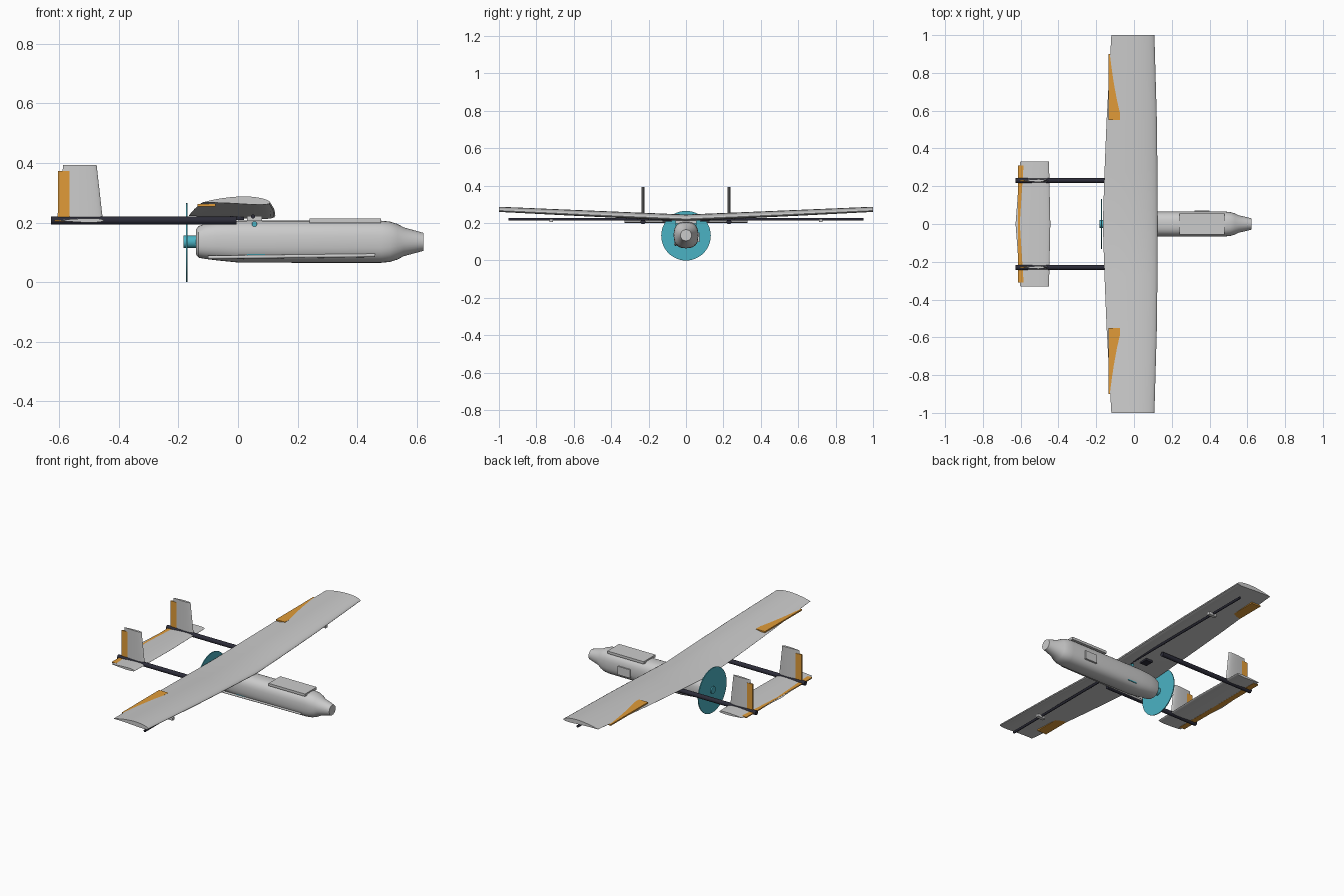
import bpy, bmesh, math
from mathutils import Matrix, Vector

if "Cube" in bpy.data.objects:
    bpy.data.objects.remove(bpy.data.objects["Cube"])


def mat(name, col):
    m = bpy.data.materials.new(name)
    m.diffuse_color = (*col, 1)
    m.use_nodes = True
    m.node_tree.nodes["Principled BSDF"].inputs["Base Color"].default_value = m.diffuse_color
    return m


DARK = mat("carbon_dark", (0.025, 0.025, 0.04))
TEAL = mat("teal", (0.07, 0.45, 0.55))
ORANGE = mat("orange", (0.75, 0.33, 0.04))


def finish(name, bm, material=None, smooth=True):
    bmesh.ops.recalc_face_normals(bm, faces=bm.faces)
    me = bpy.data.meshes.new(name)
    bm.to_mesh(me)
    bm.free()
    ob = bpy.data.objects.new(name, me)
    bpy.context.collection.objects.link(ob)
    if material:
        me.materials.append(material)
    if smooth:
        bpy.context.view_layer.objects.active = ob
        ob.select_set(True)
        bpy.ops.object.shade_smooth_by_angle(angle=math.radians(35))
        ob.select_set(False)
    return ob


def loft(name, rings, material=None):
    bm = bmesh.new()
    vs = [[bm.verts.new(p) for p in r] for r in rings]
    n = len(rings[0])
    for a, b in zip(vs, vs[1:]):
        for i in range(n):
            j = (i + 1) % n
            bm.faces.new((a[i], a[j], b[j], b[i]))
    bm.faces.new(vs[0])
    bm.faces.new(vs[-1])
    return finish(name, bm, material)


def box(name, lo, hi, material=None):
    lo, hi = Vector(lo), Vector(hi)
    bm = bmesh.new()
    bmesh.ops.create_cube(bm, size=1, matrix=Matrix.Translation((lo + hi) / 2)
                          @ Matrix.Diagonal((*(hi - lo), 1)))
    return finish(name, bm, material, False)


def rod(name, p, q, r, material=None, seg=24):
    p, q = Vector(p), Vector(q)
    rot = (q - p).to_track_quat('Z', 'Y').to_matrix().to_4x4()
    bm = bmesh.new()
    bmesh.ops.create_cone(bm, cap_ends=True, segments=seg, radius1=r, radius2=r,
                          depth=(q - p).length,
                          matrix=Matrix.Translation((p + q) / 2) @ rot)
    return finish(name, bm, material)


def airfoil(le, te, thick, camber, n=14):
    """Closed (x, height) outline from trailing edge over the top and back."""
    def half(t):
        return 5 * thick * (0.2969 * t ** .5 - 0.126 * t - 0.3516 * t * t
                            + 0.2843 * t ** 3 - 0.1015 * t ** 4)
    ts = [(1 + math.cos(math.pi * i / n)) / 2 for i in range(n + 1)]
    c = le - te
    up = [(le - t * c, camber * 4 * t * (1 - t) + half(t)) for t in ts]
    low = [(le - t * c, camber * 4 * t * (1 - t) - half(t)) for t in ts[-2::-1]]
    return up + low


# fuselage: x, bottom z, top z, half width, squareness
stations = [(-.140, .092, .178, .040, 2.3), (-.132, .082, .188, .050, 2.5),
            (-.110, .078, .196, .056, 2.6), (-.07, .073, .203, .061, 2.6),
            (0, .066, .206, .065, 2.6), (.2, .065, .206, .066, 2.6),
            (.48, .065, .206, .066, 2.6), (.51, .068, .203, .063, 2.5),
            (.535, .076, .195, .056, 2.3), (.555, .087, .184, .046, 2.1),
            (.622, .105, .165, .030, 2)]
rings = []
for x, b, t, w, e in stations:
    ring = []
    for i in range(32):
        a = 2 * math.pi * i / 32
        c, s = math.cos(a), math.sin(a)
        ring.append((x, w * math.copysign(abs(c) ** (2 / e), c),
                     (b + t) / 2 + (t - b) / 2 * math.copysign(abs(s) ** (2 / e), s)))
    rings.append(ring)
loft("fuselage", rings)

# fuselage fittings
box("top_hatch", (.24, -.055, .198), (.48, .055, .213))
box("side_hatch", (.32, .05, .10), (.40, .072, .15))
rod("side_rail", (-.10, -.056, .083), (.46, -.058, .090), .006, None, 12)
box("belly_payload", (.03, -.058, .088), (.09, .058, .099), TEAL)
rod("wing_bolt", (.055, -.055, .195), (.055, .055, .195), .009, TEAL, 16)

# main wing with dihedral: y, leading edge, trailing edge, z
half = [(.0, .125, -.165, .222), (.28, .124, -.156, .234),
        (.55, .121, -.145, .246), (1, .108, -.12, .267)]
secs = [(-y, l, t, z) for y, l, t, z in half[:0:-1]] + half
loft("main_wing", [[(x, y, z + h) for x, h in airfoil(l, t, .033 * (l - t) / .29, .008)]
                   for y, l, t, z in secs])
rod("wing_spar", (.05, -.95, .22), (.05, .95, .22), .007, DARK, 16)

# tailplane and elevator
loft("tailplane", [[(x, y, .207 + h) for x, h in airfoil(l, t, .014, 0)]
                   for y, l, t in ((-.33, -.45, -.602), (0, -.443, -.627),
                                   (.33, -.45, -.602))])
box("elevator", (-.615, -.31, .203), (-.582, .31, .209), ORANGE)

# parts on both sides
for side, s in (("left", 1), ("right", -1)):
    rod(side + "_tail_boom", (-.627, s * .23, .207), (-.005, s * .23, .207), .013, DARK)
    # fin and rudder
    loft(side + "_fin", [[(x, s * .23 + h, z) for x, h in airfoil(l, t, .014, 0)]
                         for z, l, t in ((.208, -.453, -.607), (.393, -.474, -.586))])
    box(side + "_rudder", (-.603, s * .23 - .004, .215), (-.565, s * .23 + .004, .372), ORANGE)
    # aileron
    ys = sorted((s * .55, s * .90))
    box(side + "_aileron", (-.135, ys[0], .254), (-.075, ys[1], .262), ORANGE)
    # small spar clamp and root joiner
    box(side + "_spar_clamp", (.03, s * .72 - .01, .205), (.08, s * .72 + .01, .222))
    box(side + "_root_joiner", (-.025, s * .10 - .025, .208), (.02, s * .10 + .025, .222), DARK)

# pusher motor and propeller disc
rod("motor", (-.182, 0, .135), (-.135, 0, .135), .021, TEAL)
rod("propeller_disc", (-.175, 0, .1325), (-.170, 0, .1325), .1325, TEAL, 48)
